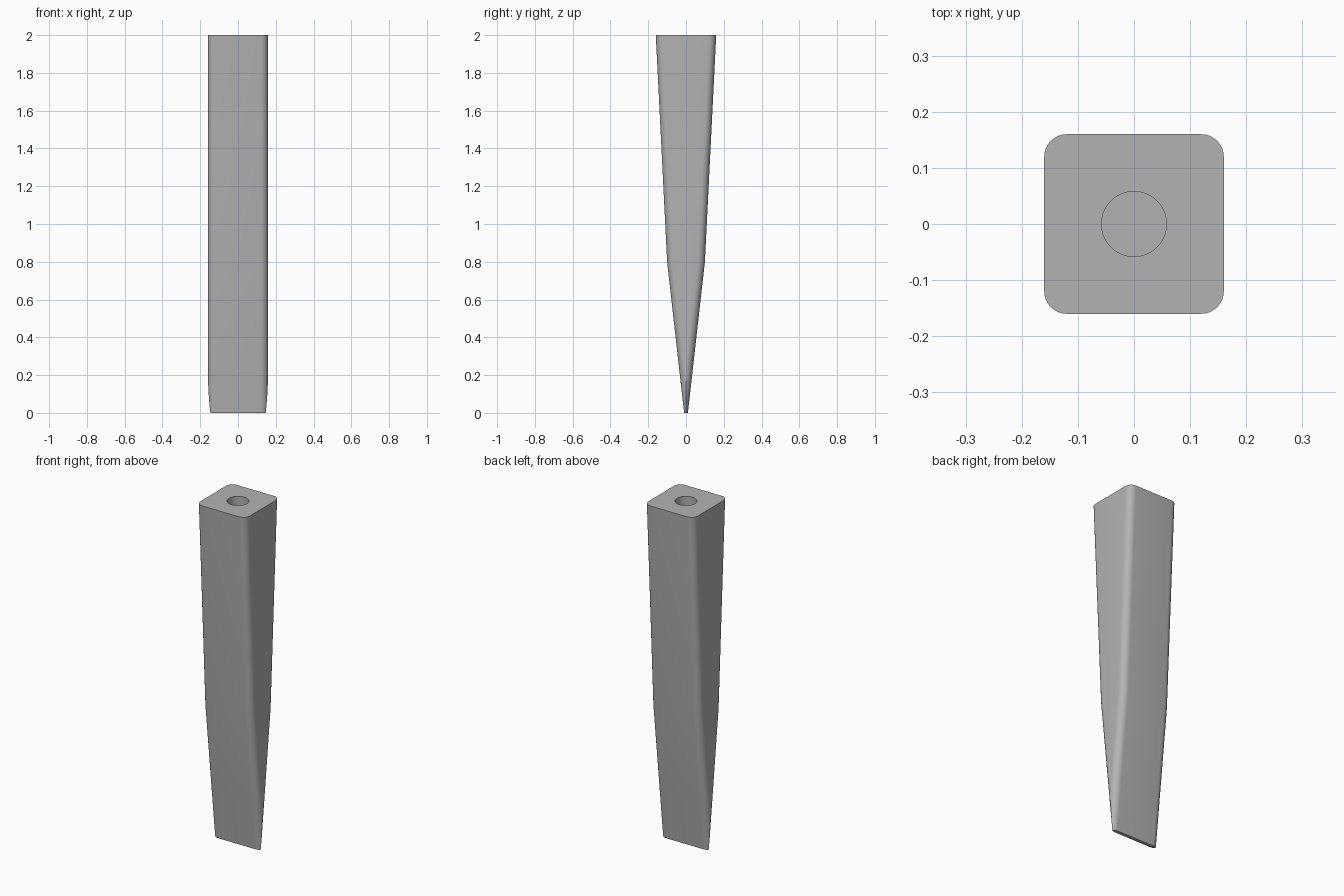
import bpy, bmesh, math

cube = bpy.data.objects.get("Cube")
if cube:
    bpy.data.objects.remove(cube, do_unlink=True)

HALF_WIDTH = 0.16
EDGE_RADIUS = 0.04
ARC_STEPS = 8
HOLE_RADIUS = 0.058
HOLE_DEPTH = 0.3
HOLE_SIDES = 48

steel = bpy.data.materials.new("grey steel")
steel.use_nodes = True
colour = (0.45, 0.45, 0.45, 1)
steel.diffuse_color = colour
steel.node_tree.nodes["Principled BSDF"].inputs["Base Color"].default_value = colour


def half_thickness(z):
    """Two-stage taper from the blade tip to the square head."""
    if z < 0.8:
        return 0.01 + 0.09 * z / 0.8
    return 0.1 + 0.06 * (z - 0.8) / 1.2


def section(z):
    """Rounded rectangle; the rounding runs into a sharp edge near the tip."""
    h, r = half_thickness(z), EDGE_RADIUS
    start = math.asin(max(0, (r - h) / r))
    corner = []
    for i in range(ARC_STEPS + 1):
        a = start + (math.pi / 2 - start) * i / ARC_STEPS
        corner.append((HALF_WIDTH - r + r * math.cos(a), h - r + r * math.sin(a)))
    back = corner + [(-x, y) for x, y in reversed(corner)]
    return back + [(-x, -y) for x, y in back]


def bridge(bm, low, high):
    n = len(low)
    for i in range(n):
        j = (i + 1) % n
        bm.faces.new((low[i], low[j], high[j], high[i]))


def loop_edges(bm, ring):
    return [bm.edges.get((v, ring[i - 1])) for i, v in enumerate(ring)]


bm = bmesh.new()

# Tapered body, with extra sections where the rounding dies out
levels = [0, 0.05, 0.1, 0.15, 0.2, 0.8 * 0.03 / 0.09, 0.8, 2]
rings = [[bm.verts.new((x, y, z)) for x, y in section(z)] for z in levels]
for low, high in zip(rings, rings[1:]):
    bridge(bm, low, high)
bm.faces.new(list(reversed(rings[0])))

# Round blind hole in the head
hole = []
for z in (2 - HOLE_DEPTH, 2):
    angles = [math.tau * i / HOLE_SIDES for i in range(HOLE_SIDES)]
    hole.append([bm.verts.new((HOLE_RADIUS * math.cos(a), HOLE_RADIUS * math.sin(a), z))
                 for a in angles])
bridge(bm, list(reversed(hole[0])), list(reversed(hole[1])))
bm.faces.new(hole[0])

# Flat top around the hole
bmesh.ops.triangle_fill(bm, use_beauty=True, normal=(0, 0, 1),
                        edges=loop_edges(bm, rings[-1]) + loop_edges(bm, hole[1]))
bmesh.ops.remove_doubles(bm, verts=bm.verts[:], dist=0.00001)
bmesh.ops.recalc_face_normals(bm, faces=bm.faces[:])

mesh = bpy.data.meshes.new("wedge_body")
bm.to_mesh(mesh)
bm.free()
mesh.materials.append(steel)
wedge = bpy.data.objects.new("wedge_body", mesh)
bpy.context.collection.objects.link(wedge)

bpy.ops.object.select_all(action="DESELECT")
wedge.select_set(True)
bpy.context.view_layer.objects.active = wedge
bpy.ops.object.shade_smooth_by_angle(angle=math.radians(25))
